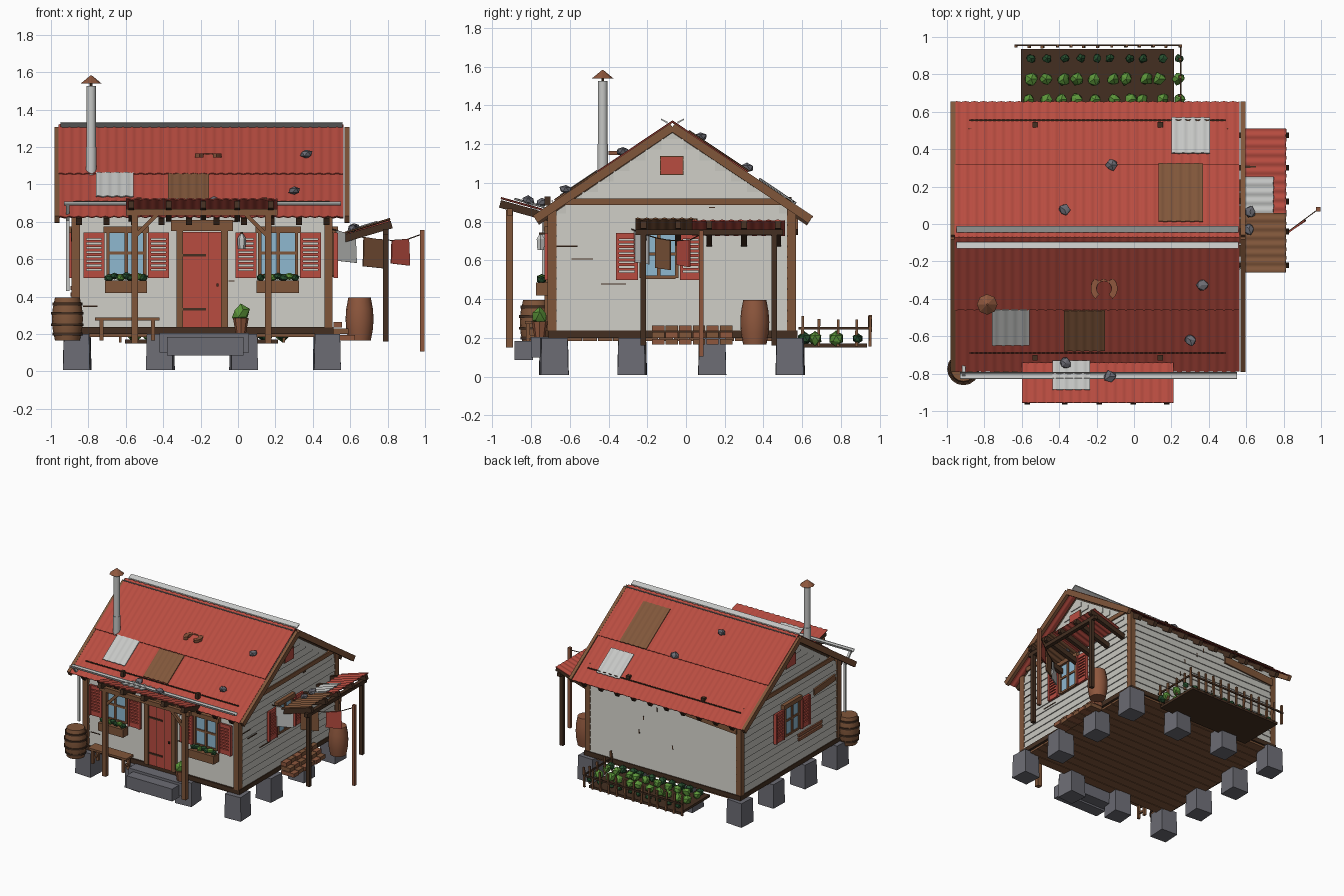
import bpy, bmesh, math, random
from mathutils import Vector as V, Matrix

if "Cube" in bpy.data.objects:
    bpy.data.objects.remove(bpy.data.objects["Cube"])

random.seed(4)
parts = {}
SRGB = {"red_paint": (184, 76, 64), "wall_plaster": (199, 198, 191), "wood_brown": (128, 86, 58),
        "dark_wood": (68, 47, 33), "rust_wood": (142, 87, 61), "stone_grey": (108, 108, 116),
        "leaf_green": (92, 150, 58), "deep_green": (38, 78, 46), "window_glass": (142, 184, 208),
        "pale_metal": (197, 198, 196)}
mats = {}
for k, c in SRGB.items():
    mats[k] = bpy.data.materials.new(k)
    mats[k].diffuse_color = [((v / 255 + .055) / 1.055) ** 2.4 for v in c] + [1]
RED, WALL, WOOD, DARK, RUST, STONE, LEAF, DEEP, GLASS, METAL = SRGB


def paint(part, faces, mat):
    used = parts[part][1]
    if mat not in used:
        used.append(mat)
    for f in faces:
        f.material_index = used.index(mat)


def get(part):
    return parts.setdefault(part, (bmesh.new(), []))[0]


def extrude(part, mat, pts, vec):
    bm, n = get(part), len(pts)
    a = [bm.verts.new(V(p)) for p in pts]
    b = [bm.verts.new(V(p) + V(vec)) for p in pts]
    fs = [bm.faces.new(a), bm.faces.new(b[::-1])]
    fs += [bm.faces.new((a[i], b[i], b[(i + 1) % n], a[(i + 1) % n])) for i in range(n)]
    paint(part, fs, mat)


def box(part, mat, x0, x1, y0, y1, z0, z1):
    extrude(part, mat, [(x0, y0, z0), (x1, y0, z0), (x1, y1, z0), (x0, y1, z0)], (0, 0, z1 - z0))


def beam(part, mat, p, q, w, h):
    p, q = V(p), V(q)
    d = (q - p).normalized()
    s = d.cross(V((0, 1, 0)) if abs(d.z) > .95 else V((0, 0, 1))).normalized()
    t = s.cross(d) * h / 2
    s = s * w / 2
    extrude(part, mat, [p - s - t, p + s - t, p + s + t, p - s + t], q - p)


def sheet(part, mat, a, u, v, amp=.003, pitch=.048, t=.006):
    # corrugated panel: waves run across u, ridges follow v
    a, u, v = V(a), V(u), V(v)
    N = u.cross(v).normalized()
    N = -N if N.z < 0 else N
    n = max(1, round(u.length / pitch)) * 6
    top = [a + u * i / n + N * amp * math.sin(math.tau * i / 6) for i in range(n + 1)]
    extrude(part, mat, top + [p - N * t for p in reversed(top)], v)


def lathe(part, mat, cx, cy, prof, n=16):
    bm = get(part)
    rings = [[bm.verts.new((cx + r * math.cos(k * math.tau / n), cy + r * math.sin(k * math.tau / n), z))
              for k in range(n)] for r, z in prof]
    fs = [bm.faces.new(rings[0]), bm.faces.new(rings[-1])]
    for A, B in zip(rings, rings[1:]):
        fs += [bm.faces.new((A[k], A[(k + 1) % n], B[(k + 1) % n], B[k])) for k in range(n)]
    paint(part, fs, mat)


def blob(part, mat, c, r, squash=.8, sub=1):
    bm = get(part)
    vs = bmesh.ops.create_icosphere(bm, subdivisions=sub, radius=r)["verts"]
    for v in vs:
        v.co = v.co * random.uniform(.8, 1.15)
        v.co.z *= squash
        v.co += V(c)
    paint(part, {f for v in vs for f in v.link_faces}, mat)


CY, SL = -.07, .67
def roof_z(y): return 1.31 - SL * abs(y - CY)


# Stone footings and steps
xs, ys = [-.86, -.415, .03, .475], [-.682, -.278, .135, .538]
for i, x in enumerate(xs):
    for j, y in enumerate(ys):
        if i in (0, 3) or j in (0, 3):
            lathe("footings", STONE, x, y, [(.101, .008), (.095, .2)], 4)
            bm = get("footings")
            bm.verts.ensure_lookup_table()
            bmesh.ops.rotate(bm, verts=bm.verts[-8:], cent=(x, y, 0),
                             matrix=Matrix.Rotation(math.pi / 4 + random.uniform(-.1, .1), 3, 'Z'))
box("steps", STONE, -.38, .03, -.885, -.79, .085, .185)
box("steps", STONE, -.42, .06, -.8, -.7, .1, .205)

# Floor planks and sill
for i in range(16):
    y = -.69 + i * .0785
    box("floor", WOOD, -.87, .49, y, y + .074, .185, .22)
box("sill", DARK, -.89, .51, -.71, .575, .2, .237)

# Wall core with clapboards
extrude("walls", WALL, [(-.877, -.69, .22), (-.877, .56, .22), (-.877, .56, .84), (-.877, CY, 1.26),
                        (-.877, -.69, .84)], (1.374, 0, 0))
for i in range(18):
    z, h = .237 + i * .055, .055
    if z + h < .87:
        for y, s in ((-.69, -1), (.56, 1)):
            extrude("walls", WALL, [(-.87, y, z), (-.87, y + s * .007, z), (-.87, y, z + h)], (1.36, 0, 0))
    half = min(.625, (1.265 - z - h) / SL)
    if half > .02:
        for x, s in ((-.877, -1), (.497, 1)):
            extrude("walls", WALL, [(x, CY - half, z), (x + s * .007, CY - half, z), (x, CY - half, z + h)],
                    (0, 2 * half, 0))
# Corner posts and gable beams
for x in (-.868, .484):
    for y in (-.692, .545):
        box("corner_posts", WOOD, x - .022, x + .022, y - .024, y + .024, .235, .87)
for x in (-.885, .495):
    box("gable_beams", WOOD, x - .004, x + .014, -.64, .51, .885, .92)
    box("gable_vents", WOOD, x - .006, x + .016, -.133, -.012, 1.042, 1.138)
    box("gable_vents", RED, x - .01, x + .02, -.128, -.017, 1.047, 1.133)
# Cracks and repair boards
for y0, y1, z in ((-.67, -.56, .67), (-.59, -.48, .605), (-.44, -.31, .475), (.12, .15, .87)):
    box("wall_cracks", DARK, .5, .506, y0, y1, z, z + .006)
for x0, x1, z in ((-.83, -.75, .345), (-.03, .0, .8), (-.05, -.02, .48)):
    box("wall_cracks", DARK, x0, x1, -.7, -.695, z, z + .006)
for x, z in ((-.14, .72), (-.02, .62), (.02, .5), (-.28, .45), (-.2, .78)):
    box("wall_cracks", DARK, x, x + .007, .563, .568, z, z + .03)
beam("repair_boards", WOOD, (-.40, .572, .79), (-.855, .572, .76), .012, .06)
beam("repair_boards", WOOD, (-.888, -.37, .72), (-.888, -.64, .74), .012, .05)
for z in (.4, .435):
    box("repair_boards", RUST, -.895, -.88, -.47, -.17, z, z + .022)

# Main roof: rafters, overlapping corrugated sheets, barge boards, ridge cap
for s, ye in ((-1, -.79), (1, .655)):
    def slope(part, mat, x0, x1, y0, y1, up):
        sheet(part, mat, (x0, y0, roof_z(y0) + up), (x1 - x0, 0, 0), (0, y1 - y0, roof_z(y1) - roof_z(y0)))
    ym = CY + s * .375
    slope("main_roof", RED, -.96, .565, CY, ym + s * .015, .01)
    slope("main_roof", RED, -.96, .565, ym - s * .02, ye, .0)
    for i in range(10):
        x = -.85 + i * .147
        beam("rafters", DARK, (x, CY, roof_z(CY) - .04), (x, ye - s * .02, roof_z(ye) - .027), .03, .04)
    for x in (-.967, .582):
        yb = ye - s * .012
        beam("barge_boards", WOOD, (x, CY, roof_z(CY) - .022), (x, yb, roof_z(yb) - .022), .026, .044)
    extrude("ridge_cap", METAL, [(-.95, CY + s * .025, 1.315), (-.95, CY + s * .06, 1.333),
                                 (-.95, CY + s * .06, 1.326), (-.95, CY + s * .025, 1.305)], (1.51, 0, 0))
    yb = -.69 if s < 0 else .555
    beam("roof_rods", DARK, (-.88, yb, roof_z(yb) + .012), (.49, yb, roof_z(yb) + .012), .007, .007)
    for x in (-.53, .14):
        box("roof_rods", DARK, x - .014, x + .014, yb - .04, yb - .01, roof_z(yb) - .01, roof_z(yb) + .035)
    if s < 0:
        slope("roof_patches", METAL, -.76, -.56, -.46, -.65, .016)
        slope("roof_patches", WOOD, -.375, -.155, -.465, -.68, .012)
    else:
        slope("roof_patches", METAL, .2, .405, .38, .57, .016)
        slope("roof_patches", WOOD, .13, .37, .015, .325, .018)
# Loose ring on the roof
ring = [[(-.16 + r * math.cos(math.radians(a)), -.345 + r * math.sin(math.radians(a)), 1.144)
         for a in range(-50, 231, 20)] for r in (.04, .072)]
extrude("roof_ring", RUST, ring[1] + ring[0][::-1], (0, 0, .022))
# Roof stones
for x, y, z in ((-.12, .315, 0), (-.37, .075, 0), (.365, -.325, 0), (.3, -.62, 0), (-.365, -.745, .9),
                (-.13, -.815, .91), (.62, .065, .772), (.615, -.025, .765)):
    blob("roof_stones", STONE, (x, y, z or roof_z(y) + .025), .034, .75)

# Chimney pipe
lathe("chimney", METAL, -.785, -.43, [(.028, 1.05), (.028, 1.2), (.025, 1.2), (.025, 1.525)])
lathe("chimney", DARK, -.785, -.43, [(.008, 1.52), (.008, 1.55)], 6)
lathe("chimney", RUST, -.785, -.43, [(.055, 1.54), (.004, 1.582)], 8)
# Gutter and downspout
arc = [(math.cos(math.pi * k / 6), -math.sin(math.pi * k / 6)) for k in range(7)]
extrude("gutter", METAL, [(-.93, -.81 + .02 * c, .908 + .02 * s) for c, s in arc] +
        [(-.93, -.81 + .015 * c, .908 + .015 * s) for c, s in arc[::-1]], (1.48, 0, 0))
for p, q in (((-.91, -.81, .895), (-.91, -.735, .81)), ((-.91, -.735, .82), (-.91, -.735, .43))):
    beam("gutter", METAL, p, q, .018, .018)

# Porch canopy rising away from the house
sheet("porch_roof", RED, (-.6, -.74, .865), (.81, 0, 0), (0, -.215, .06))
sheet("porch_roof", METAL, (-.435, -.73, .878), (.2, 0, 0), (0, -.155, .043))
for x in (-.57, -.37, -.185, -.005, .175):
    beam("porch_rafters", DARK, (x, -.7, .82), (x, -.96, .892), .03, .04)
beam("porch_beam", WOOD, (-.6, -.91, .85), (.21, -.91, .85), .03, .035)
for x, s in ((-.552, 1), (.162, -1)):
    box("porch_posts", WOOD, x - .018, x + .018, -.928, -.892, .15, .86)
    beam("porch_posts", WOOD, (x, -.91, .72), (x + s * .12, -.91, .84), .022, .022)

# Side canopy
def side(part, mat, x0, x1, y0, y1, up=0):
    sheet(part, mat, (x0, y0, .733 + (x0 - .57) * .31 + up), (0, y1 - y0, 0), (x1 - x0, 0, (x1 - x0) * .31))
side("side_roof", RED, .57, .812, .03, .51)
side("side_roof", WOOD, .57, .812, -.26, .06, .01)
side("side_roof", METAL, .585, .745, .06, .255, .016)
for y in (.475, .3, .12, -.04, -.22):
    beam("side_rafters", DARK, (.5, y, .69), (.822, y, .785), .03, .04)
beam("side_beam", DARK, (.79, -.26, .745), (.79, .5, .745), .03, .03)
for y in (-.22, .455):
    box("side_posts", DARK, .775, .805, y - .014, y + .014, .16, .76)

# Washing line
def line(x): return V((x, -.28 + (x - .5) * .74, .7 + (x - .85) ** 2 * (.5 if x < .85 else 1.9)))
box("line_pole", RUST, .973, .997, .067, .091, .105, .755)
for i in range(6):
    beam("washing_line", DARK, line(.5 + i * .081), line(.581 + i * .081), .005, .005)
for x0, x1, z0, m in ((.525, .625, .58, METAL), (.67, .775, .55, WOOD), (.82, .91, .565, RED)):
    a, b = line(x0), line(x1)
    extrude("washing", m, [a, b, (b.x + .006, b.y, z0), (a.x - .004, a.y, z0 + .012)], (.005, -.007, 0))

# Windows and shutters; local axes are u along the wall and d outward
def wbox(part, mat, F, u0, u1, d0, d1, z0, z1):
    (ox, oy), (ux, uy) = F
    dx, dy = uy, -ux
    X = sorted((ox + ux * u0 + dx * d0, ox + ux * u1 + dx * d1))
    Y = sorted((oy + uy * u0 + dy * d0, oy + uy * u1 + dy * d1))
    box(part, mat, *X, *Y, z0, z1)

def window(F, w=.092, sw=.112):
    wbox("window_panes", GLASS, F, -w, w, 0, .012, .52, .74)
    for u in (-w - .006, 0, w + .006):
        wbox("window_frames", WOOD, F, u - .009, u + .009, 0, .022, .51, .75)
    for z in (.505, .625):
        wbox("window_frames", WOOD, F, -w, w, 0, .02, z, z + .016)
    wbox("window_frames", WOOD, F, -w - .03, w + .03, 0, .03, .74, .775)
    for s in (-1, 1):
        lo, hi = sorted((s * (w + .024), s * (w + .024 + sw)))
        for a, b in ((lo, lo + .016), (hi - .016, hi)):
            wbox("shutters", RED, F, a, b, .006, .03, .5, .74)
        for k in range(10):
            h = .03 if k in (0, 9) else .015
            wbox("shutters", RED, F, lo, hi, .008, .024, .5 + k * .0235, .5 + k * .0235 + h)

front = [((x, -.7), (1, 0)) for x in (-.597, .215)]
for F in front + [((.505, -.14), (0, 1)), ((-.885, -.07), (0, -1))]:
    window(F, .092 if F in front else .085)
# Flower boxes
for F in front:
    wbox("flower_boxes", WOOD, F, -.115, .11, .01, .075, .42, .485)
    for k in range(7):
        blob("flower_box_plants", (DEEP, DEEP, LEAF)[k % 3],
             (F[0][0] - .095 + k * .031, -.745, .5 + .01 * (k % 2)), .026)

# Door
D = ((-.192, -.7), (1, 0))
wbox("door", RED, D, -.104, .104, 0, .02, .235, .745)
for u in (-.035, .035):
    wbox("door", DARK, D, u - .001, u + .001, .015, .021, .235, .745)
for z in (.325, .615):
    wbox("door", DARK, D, -.104, .02, .015, .026, z, z + .013)
wbox("door", DARK, D, .076, .088, .015, .032, .455, .47)
for s in (-1, 1):
    wbox("door_frame", WOOD, D, s * .12 - .018, s * .12 + .018, 0, .03, .235, .76)
wbox("door_frame", WOOD, D, -.165, .165, 0, .035, .75, .81)

# Wall lantern
box("lantern", DARK, .014, .026, -.76, -.7, .735, .745)
lathe("lantern", METAL, .02, -.75, [(.02, .655), (.024, .71), (.008, .735)], 6)
# Potted plant
lathe("plant_pot", RUST, .015, -.755, [(.028, .205), (.042, .285)], 8)
blob("pot_plant", LEAF, (.015, -.755, .31), .048, 1)
# Bench
box("bench", WOOD, -.765, -.42, -.83, -.735, .272, .288)
for x in (-.73, -.455):
    for y in (-.815, -.75):
        box("bench", WOOD, x - .01, x + .01, y - .01, y + .01, .165, .272)
    box("bench", WOOD, x - .008, x + .008, -.81, -.75, .2, .215)

# Barrels
def barrel(part, mat, x, y, r, band):
    prof = [(r * .8, .165), (r * .95, .225), (r, .28), (r * .95, .335), (r * .8, .395)]
    lathe(part, mat, x, y, prof)
    if band:
        for z, k in ((.2, .91), (.25, 1.0), (.31, 1.0), (.36, .92)):
            lathe(part, DARK, x, y, [(r * k + .004, z - .007), (r * k + .004, z + .007)])
barrel("water_barrel", WOOD, -.912, -.775, .083, True)
barrel("side_barrel", RUST, .65, .355, .075, False)
# Stacked firewood
for r, x1 in enumerate((.625, .59, .555)):
    for k in range(6):
        y = -.175 + k * .07
        box("firewood", (RUST, WOOD)[(k + r) % 2], .51, x1 - .008 * (k % 2), y, y + .064,
            .165 + r * .035, .195 + r * .035)

# Vegetable bed
box("garden_soil", DARK, -.605, .215, .56, .935, .15, .17)
for y, m, r in ((.885, DEEP, .026), (.775, LEAF, .037), (.665, LEAF, .035), (.61, DEEP, .034)):
    for k in range(10):
        blob("vegetables", m, (-.56 + k * .088 + random.uniform(-.015, .015), y, .197), r, 1)
# Picket fence
def picket(x, y):
    d = random.uniform(-.008, .008)
    beam("fence", WOOD, (x, y, .155), (x + d, y + d / 2, random.uniform(.29, .32)), .014, .014)
for k in range(13):
    picket(-.63 + k * .0729, .95)
for y in (.6, .685, .785, .88):
    picket(.245, y)
beam("fence", DARK, (-.64, .957, .25), (.25, .957, .25), .008, .014)
beam("fence", DARK, (.25, .58, .25), (.25, .957, .25), .008, .014)

# Turn every part into an object, smooth only across shallow angles
for name, (bm, used) in parts.items():
    bmesh.ops.recalc_face_normals(bm, faces=bm.faces)
    for f in bm.faces:
        f.smooth = True
    me = bpy.data.meshes.new(name)
    bm.to_mesh(me)
    bm.free()
    me.set_sharp_from_angle(angle=math.radians(28))
    for m in used:
        me.materials.append(mats[m])
    bpy.context.collection.objects.link(bpy.data.objects.new(name, me))

for m in bpy.data.materials:
    if m.users and not m.is_grease_pencil:
        m.use_nodes = True
        m.node_tree.nodes["Principled BSDF"].inputs["Base Color"].default_value = m.diffuse_color
